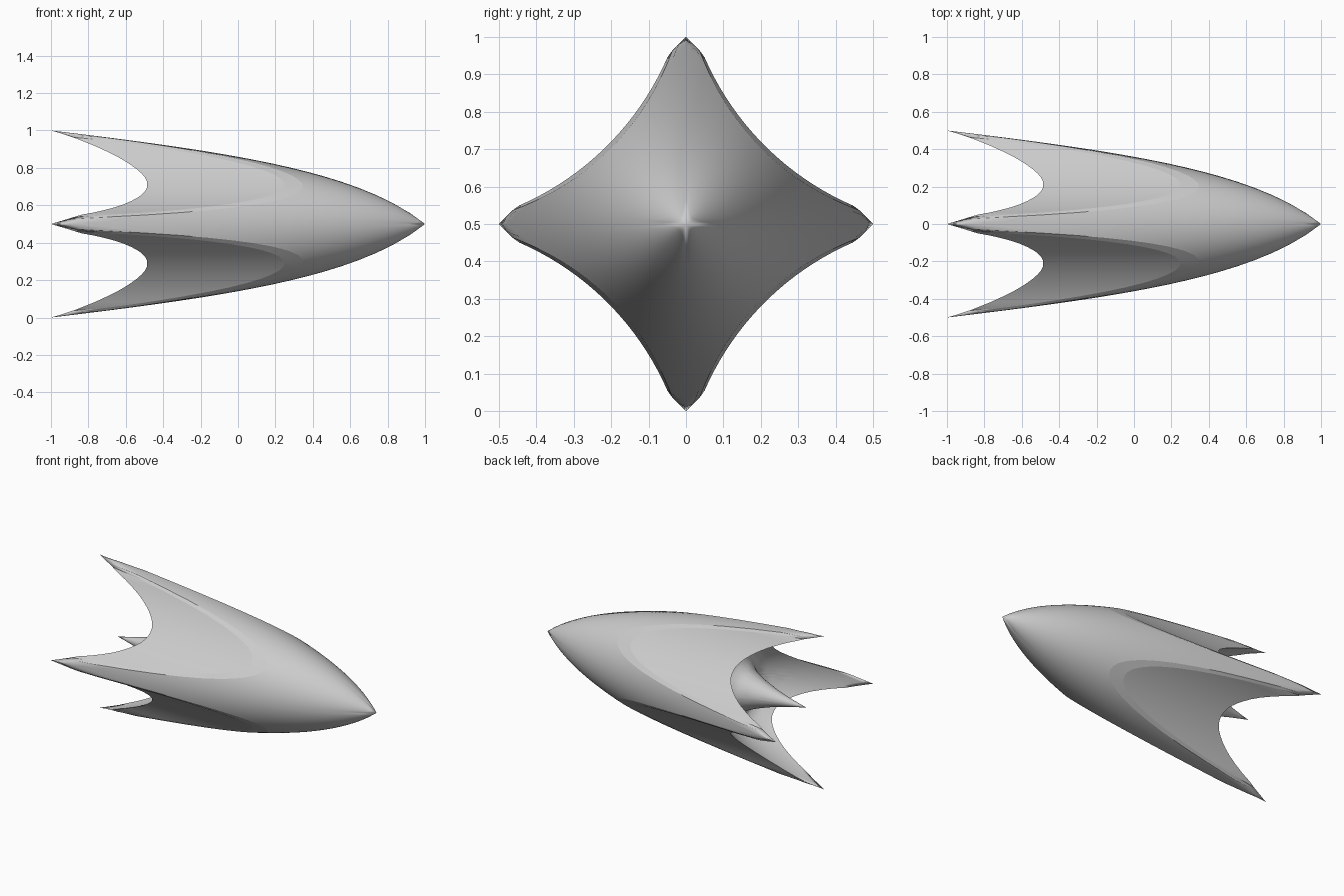
import bpy, bmesh, math
from mathutils import Vector
from mathutils.geometry import interpolate_bezier

if "Cube" in bpy.data.objects:
    bpy.data.objects.remove(bpy.data.objects["Cube"])

QUAD = 32                    # angular steps between two fins
NOSE, BAND, FLUTE, BACK = 22, 2, 14, 24
CHAMFER = 0.006
K, DIAG = 0.75, 0.21         # groove circle: centre on the diagonal, nearest point


def lerp_table(tab, v):
    for (a, fa), (b, fb) in zip(tab, tab[1:]):
        if v <= b:
            return fa + (fb - fa) * (v - a) / (b - a)
    return tab[-1][1]


def bisect(f, lo, hi):
    # f(lo) <= 0 <= f(hi)
    for _ in range(36):
        mid = (lo + hi) / 2
        if f(mid) > 0:
            hi = mid
        else:
            lo = mid
    return (lo + hi) / 2


# Pointed hull profile (x, radius)
hull = [(p.x, p.y) for p in interpolate_bezier(
    Vector((-1, .5, 0)), Vector((0, .38, 0)), Vector((.65, .28, 0)), Vector((1, 0, 0)), 80)]

# Hollow tail profile (radius, x): central spike, ring-shaped trough, rim
tail = [(0, -.87), (.02, -.77), (.05, -.65), (.09, -.53), (.13, -.44), (.17, -.395),
        (.21, -.385), (.25, -.415), (.3, -.49), (.37, -.64), (.42, -.76), (.465, -.88), (.5, -1)]


def hull_r(x):
    return lerp_table(hull, x)


def tail_x(r):
    return lerp_table(tail, r)


def groove_r(phi):
    p = K * (math.cos(phi) + math.sin(phi))
    return p - math.sqrt(p * p - 2 * K * K + 2 * (K - DIAG) ** 2)


def column(phi):
    """Points (x, r) along one angle: hull, chamfer, groove, then the tail."""
    g = groove_r(phi)
    tip = .5 / (math.cos(phi) + math.sin(phi))

    def radius(x):
        r = hull_r(x)
        return min(r, g, (r + g) / 2 - CHAMFER, tip)

    end = bisect(lambda x: x - tail_x(radius(x)), -1, 1)
    cut = []
    for target in (g - 2 * CHAMFER, g + 2 * CHAMFER):
        x = -1 if target >= .5 else bisect(lambda v: target - hull_r(v), -1, 1)
        cut.append(max(x, end))
    stops = [1, cut[0], cut[1], end]
    xs = [1]
    for a, b, n in zip(stops, stops[1:], (NOSE, BAND, FLUTE)):
        xs += [a + (b - a) * i / n for i in range(1, n + 1)]
    pts = [(x, radius(x)) for x in xs]
    r_end = pts[-1][1]
    for i in range(1, BACK + 1):
        r = r_end * (1 - i / BACK)
        pts.append((tail_x(r), r))
    return pts


# Angles crowd together near the thin fins
bm = bmesh.new()
columns = []
for q in range(4):
    for i in range(QUAD):
        u = i / QUAD
        phi = math.pi / 2 * (u - .8 * math.sin(2 * math.pi * u) / (2 * math.pi))
        th = phi + q * math.pi / 2
        columns.append([bm.verts.new((x, r * math.sin(th), .5 + r * math.cos(th)))
                        for x, r in column(phi)])

creases = (NOSE, NOSE + BAND, NOSE + BAND + FLUTE)
for a, b in zip(columns, columns[1:] + columns[:1]):
    for j in range(len(a) - 1):
        bm.faces.new((a[j], b[j], b[j + 1], a[j + 1])).smooth = True
    for j in creases:
        edge = bm.edges.get((a[j], b[j]))
        if edge:
            edge.smooth = False
bmesh.ops.remove_doubles(bm, verts=bm.verts, dist=1e-5)
bmesh.ops.recalc_face_normals(bm, faces=bm.faces)

mesh = bpy.data.meshes.new("finned_rocket_hull")
bm.to_mesh(mesh)
bm.free()
bpy.context.collection.objects.link(bpy.data.objects.new("finned_rocket_hull", mesh))
